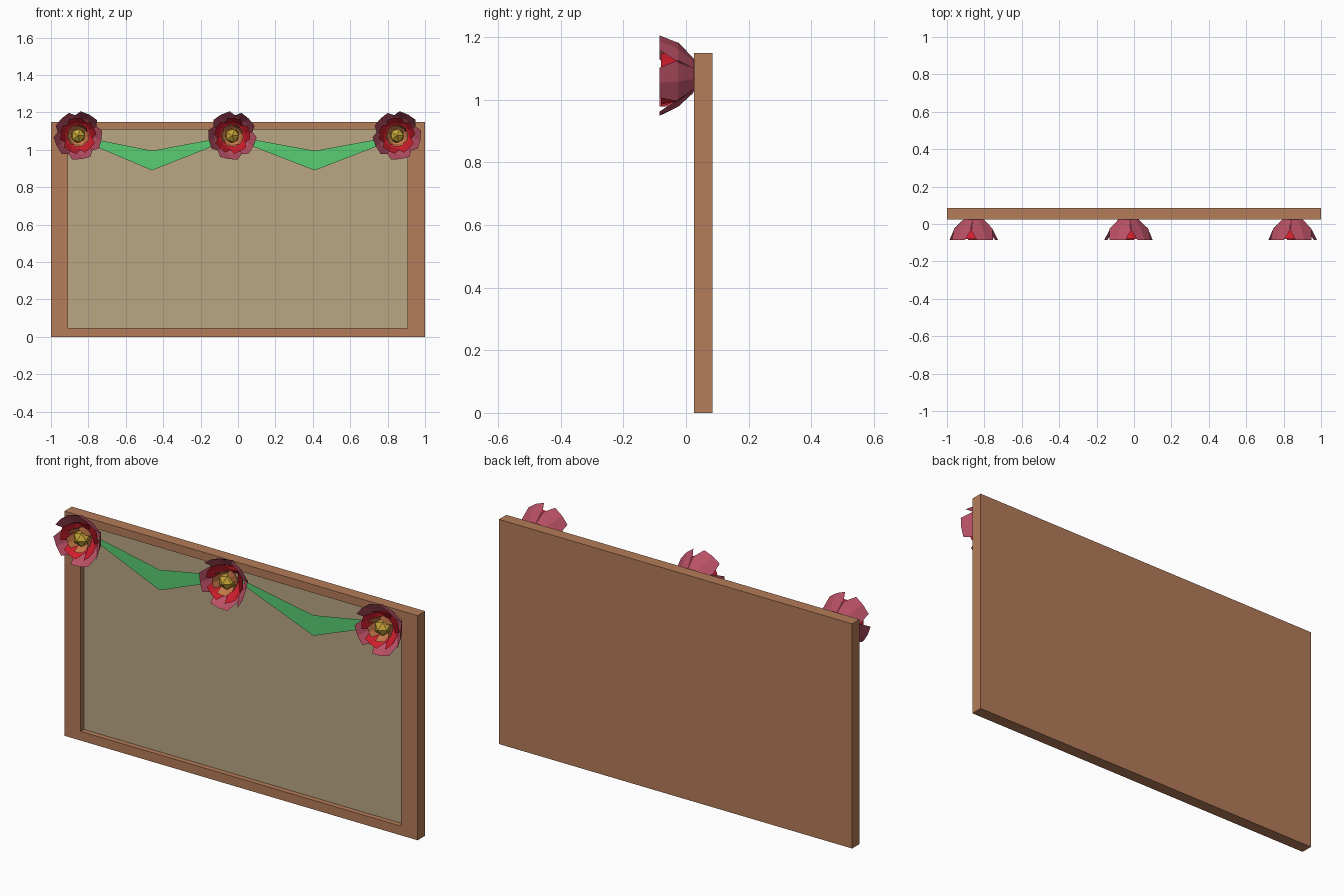
import bpy, bmesh
from math import cos, sin, radians
from mathutils import Matrix

if "Cube" in bpy.data.objects:
    bpy.data.objects.remove(bpy.data.objects["Cube"])


def material(name, rgb):
    m = bpy.data.materials.new(name)
    m.diffuse_color = (*rgb, 1)
    m.use_nodes = True
    m.node_tree.nodes["Principled BSDF"].inputs["Base Color"].default_value = m.diffuse_color
    return m


WOOD = material("wood", (0.46, 0.20, 0.10))
BOARD = material("board", (0.49, 0.39, 0.23))
GREEN = material("green", (0.10, 0.61, 0.17))
PINK = material("pink", (0.48, 0.08, 0.13))
RED = material("red", (0.64, 0.013, 0.026))
ORANGE = material("orange", (0.60, 0.20, 0.07))
GOLD = material("gold", (0.58, 0.38, 0.04))


def make(name, verts, faces, mat, fix_normals=False):
    me = bpy.data.meshes.new(name)
    me.from_pydata(verts, [], faces)
    me.materials.append(mat)
    if fix_normals:
        bm = bmesh.new()
        bm.from_mesh(me)
        bmesh.ops.recalc_face_normals(bm, faces=bm.faces)
        bm.to_mesh(me)
        bm.free()
    ob = bpy.data.objects.new(name, me)
    bpy.context.collection.objects.link(ob)
    return ob


def rect(x0, x1, z0, z1, y):
    return [(x0, y, z0), (x1, y, z0), (x1, y, z1), (x0, y, z1)]


# Wooden frame: back, front edge, inner lip, recess
FRONT, RECESS, BACK = 0.025, 0.052, 0.085
OUTER, INNER = (-1, 1, 0, 1.15), (-0.908, 0.905, 0.047, 1.108)
verts = (rect(*OUTER, BACK) + rect(*OUTER, FRONT)
         + rect(*INNER, FRONT) + rect(*INNER, RECESS))
faces = [(3, 2, 1, 0)]
for ring in range(3):
    for i in range(4):
        j = (i + 1) % 4
        a, b = ring * 4, ring * 4 + 4
        faces.append((a + i, a + j, b + j, b + i))
make("frame", verts, faces, WOOD)

# Recessed notice panel
make("panel", rect(*INNER, RECESS), [(0, 1, 2, 3)], BOARD)


# Leaf garlands hanging between the flowers
def garland(name, x0, xm, x1):
    y = FRONT - 0.002
    v = [(x0, y, 1.06), (xm, y, 0.89), (x1, y, 1.06),
         (x1, y, 1.075), (xm, y, 0.995), (x0, y, 1.075)]
    make(name, v, [(0, 1, 4, 5), (1, 2, 3, 4)], GREEN)


garland("garland_left", -0.86, -0.46, -0.03)
garland("garland_right", -0.03, 0.41, 0.85)


# Ring of five cupped petals; each section is (radius, y, half angle)
def petals(name, cx, cz, flip, start, sections, mat):
    v, f = [], []
    for k in range(5):
        mid = start + 72 * k
        base = len(v)
        for r, y, half in sections:
            for a in (mid - half, mid, mid + half):
                # the middle column lies on the chord, slightly bulged
                rr = r * (cos(radians(half)) * 0.4 + 0.6) if a == mid else r
                v.append((cx + flip * rr * cos(radians(a)), y, cz + rr * sin(radians(a))))
        for s in range(len(sections) - 1):
            for c in range(2):
                p = base + s * 3 + c
                quad = (p, p + 3, p + 4, p + 1)
                f.append(quad if flip > 0 else quad[::-1])
    make(name, v, f, mat)


OUTER_PETAL = [(0.015, 0.045, 36), (0.06, 0.022, 36), (0.108, -0.025, 38), (0.131, -0.085, 22)]
MIDDLE_PETAL = [(0.015, 0.03, 36), (0.075, -0.01, 40), (0.098, -0.08, 22)]
INNER_PETAL = [(0.012, 0.01, 36), (0.052, -0.025, 40), (0.062, -0.08, 24)]

# Three flowers, the middle one mirrored
for side, cx, flip in (("left", -0.855, 1), ("middle", -0.031, -1), ("right", 0.85, 1)):
    cz = 1.076
    petals("outer_petals_" + side, cx, cz, flip, 62, OUTER_PETAL, PINK)
    petals("middle_petals_" + side, cx, cz, flip, 98, MIDDLE_PETAL, RED)
    petals("inner_petals_" + side, cx, cz, flip, 62, INNER_PETAL, ORANGE)

    # Faceted golden bud
    bm = bmesh.new()
    bmesh.ops.create_icosphere(bm, subdivisions=1, radius=0.042)
    bmesh.ops.rotate(bm, verts=bm.verts, matrix=Matrix.Rotation(radians(90), 3, 'X'))
    bmesh.ops.translate(bm, verts=bm.verts, vec=(cx, -0.042, cz))
    me = bpy.data.meshes.new("bud_" + side)
    bm.to_mesh(me)
    bm.free()
    me.materials.append(GOLD)
    bpy.context.collection.objects.link(bpy.data.objects.new("bud_" + side, me))
